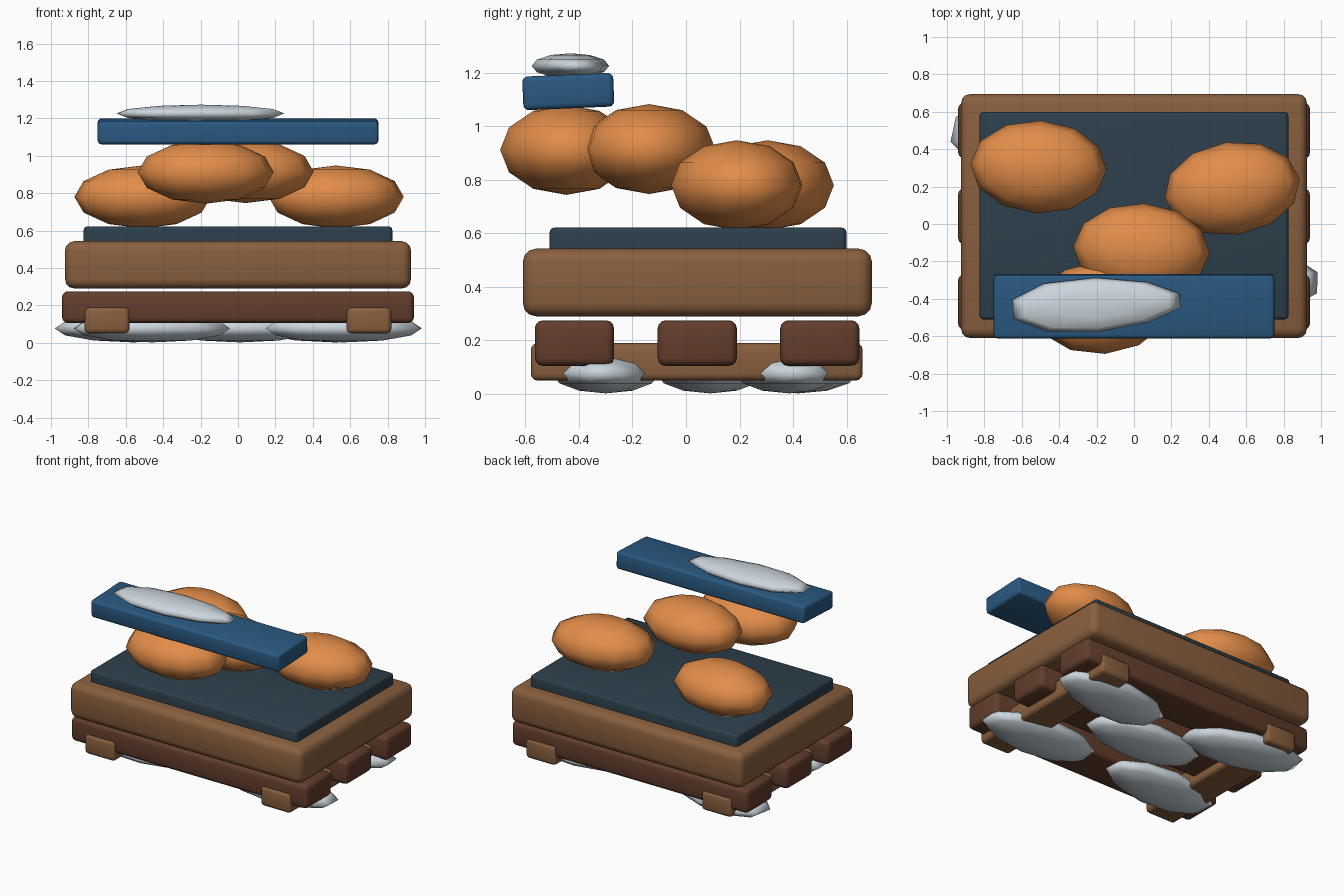
import bpy
import bmesh
from math import radians
from mathutils import Matrix

if "Cube" in bpy.data.objects:
    bpy.data.objects.remove(bpy.data.objects["Cube"])


def material(name, rgb):
    m = bpy.data.materials.new(name)
    m.use_nodes = True
    m.diffuse_color = (*rgb, 1)
    m.node_tree.nodes["Principled BSDF"].inputs["Base Color"].default_value = (*rgb, 1)
    return m


light_wood = material("light wood", (0.25, 0.115, 0.048))
dark_wood = material("dark wood", (0.125, 0.047, 0.025))
slate = material("slate", (0.026, 0.05, 0.071))
blue = material("blue", (0.023, 0.1, 0.22))
orange = material("orange", (0.76, 0.265, 0.066))
silver = material("silver", (0.6, 0.67, 0.72))


def finish(name, bm, mat):
    for f in bm.faces:
        f.smooth = True
    mesh = bpy.data.meshes.new(name)
    bm.to_mesh(mesh)
    bm.free()
    mesh.materials.append(mat)
    ob = bpy.data.objects.new(name, mesh)
    bpy.context.collection.objects.link(ob)
    return ob


def block(name, x, y, z, mat, bevel):
    """Rounded box; x, y and z are (low, high) spans."""
    bm = bmesh.new()
    bmesh.ops.create_cube(bm, size=1)
    bmesh.ops.scale(bm, vec=[s[1] - s[0] for s in (x, y, z)], verts=bm.verts)
    ob = finish(name, bm, mat)
    ob.location = [(s[0] + s[1]) / 2 for s in (x, y, z)]
    mod = ob.modifiers.new("Bevel", "BEVEL")
    mod.width = bevel
    mod.segments = 3
    return ob


def lump(name, centre, radii, yaw, mat, segments, taper=0):
    """Low-poly ellipsoid, optionally narrower toward +x."""
    bm = bmesh.new()
    bmesh.ops.create_uvsphere(bm, u_segments=segments, v_segments=6, radius=1)
    for v in bm.verts:
        v.co.y *= 1 - taper * v.co.x
    bmesh.ops.scale(bm, vec=radii, verts=bm.verts)
    bmesh.ops.rotate(bm, matrix=Matrix.Rotation(radians(yaw), 3, "Z"), verts=bm.verts)
    ob = finish(name, bm, mat)
    ob.location = centre
    return ob


# Pallet: two runners under three slats
for side, x in (("right", -0.70), ("left", 0.70)):
    block(side + "_runner", (x - 0.12, x + 0.12), (-0.58, 0.66), (0.05, 0.19), light_wood, 0.025)
for place, y in (("front", -0.417), ("middle", 0.042), ("back", 0.5)):
    block(place + "_slat", (-0.94, 0.94), (y - 0.148, y + 0.148), (0.105, 0.275), dark_wood, 0.03)

# Tray and its dark top
block("tray", (-0.925, 0.925), (-0.61, 0.695), (0.29, 0.543), light_wood, 0.05)
block("tray_top", (-0.825, 0.825), (-0.51, 0.60), (0.45, 0.622), slate, 0.02)

# Orange lumps stacked on the tray
for i, (x, y, z, yaw) in enumerate([(-0.51, 0.305, 0.78, -3), (0.525, 0.19, 0.78, 8),
                                    (0.04, -0.138, 0.915, -3), (-0.172, -0.447, 0.912, 4)]):
    lump(f"orange_lump_{i + 1}", (x, y, z), (0.365, 0.248, 0.168), yaw, orange, 12)

# Tilted plank with a silver piece on it
plank = block("plank", (-0.75, 0.75), (-0.61, -0.27), (1.067, 1.193), blue, 0.02)
plank.rotation_euler.x = radians(2.5)
lump("top_silver_piece", (-0.2, -0.432, 1.226), (0.47, 0.145, 0.047), 3, silver, 10, 0.15)

# Silver pieces beneath the pallet
for i, (x, y, yaw) in enumerate([(0.52, 0.385, 5), (0.565, -0.3, -2), (0.01, 0.09, -2),
                                 (-0.56, 0.42, -12), (-0.46, -0.3, 3)]):
    lump(f"lower_silver_piece_{i + 1}", (x, y, 0.077), (0.437, 0.2, 0.075), yaw, silver, 10, 0.1)
